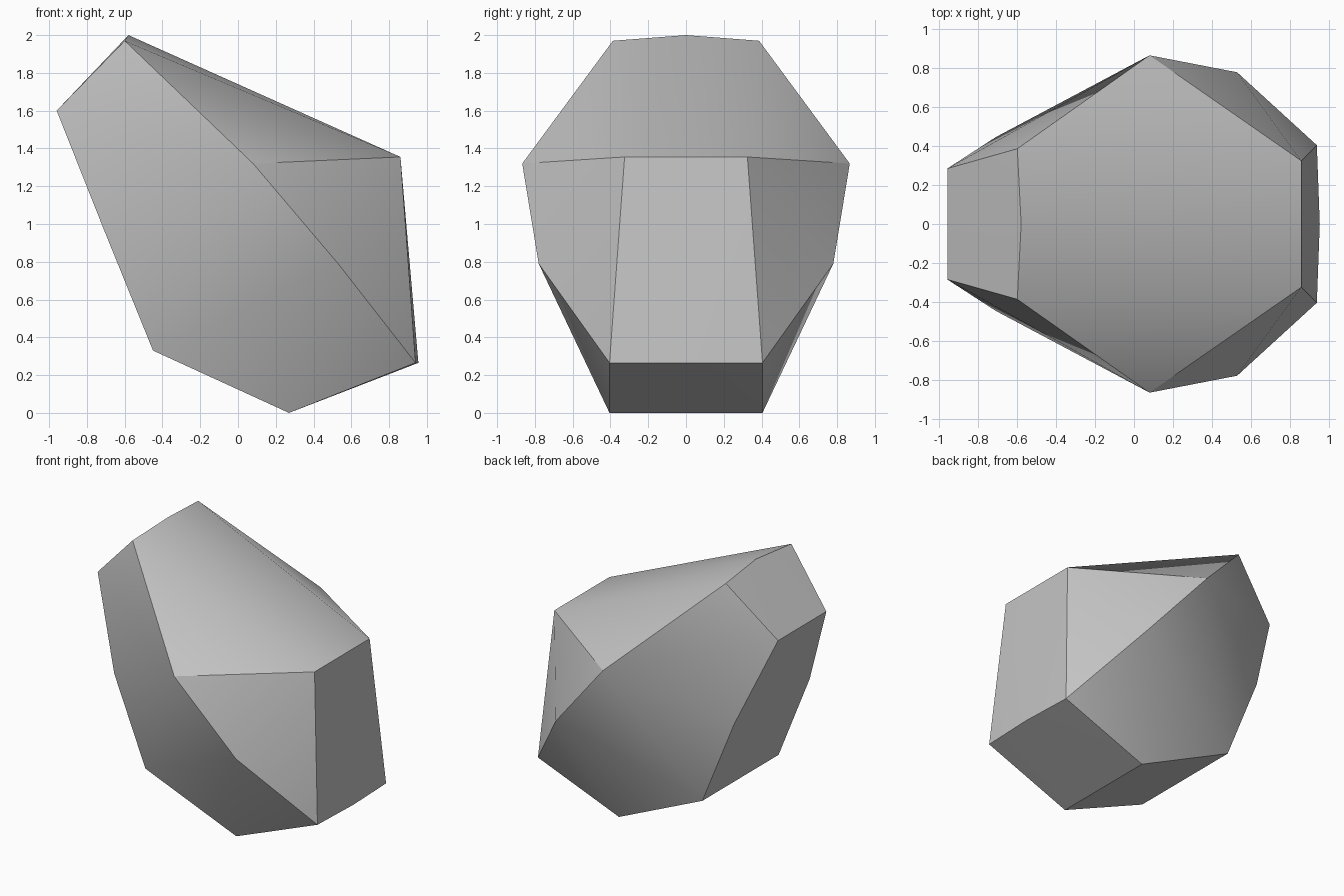
import bpy
import bmesh
import math

cube = bpy.data.objects.get("Cube")
if cube:
    bpy.data.objects.remove(cube, do_unlink=True)

# Stone colour
stone = bpy.data.materials.new("stone_grey")
stone.use_nodes = True
grey = (0.55, 0.55, 0.55, 1)
stone.diffuse_color = grey
shader = next(n for n in stone.node_tree.nodes if n.type == 'BSDF_PRINCIPLED')
shader.inputs["Base Color"].default_value = grey
shader.inputs["Roughness"].default_value = 0.9

# Corners of one half, mirrored across y = 0
side_corners = [
    (-0.96, 0.285, 1.60),   # upper end
    (-0.60, 0.387, 1.97),   # peak
    (-0.71, 0.447, 0.97),   # end face bulge
    (-0.45, 0.45, 0.33),    # lower end
    (0.08, 0.867, 1.32),    # widest point
    (0.53, 0.78, 0.79),     # flank
    (0.86, 0.325, 1.355),   # shoulder
    (0.94, 0.405, 0.265),   # toe
    (0.27, 0.405, 0.0),     # foot
]
ridge_corners = [(-0.58, 0, 2.0), (0.955, 0, 0.265)]

# Faceted boulder wrapped around the corners
bm = bmesh.new()
for x, y, z in side_corners:
    for side in (1, -1):
        bm.verts.new((x, y * side, z))
for corner in ridge_corners:
    bm.verts.new(corner)
bmesh.ops.convex_hull(bm, input=bm.verts[:])
bmesh.ops.dissolve_limit(bm, angle_limit=math.radians(0.5),
                         verts=bm.verts[:], edges=bm.edges[:])
bmesh.ops.recalc_face_normals(bm, faces=bm.faces[:])
mesh = bpy.data.meshes.new("boulder")
bm.to_mesh(mesh)
bm.free()

mesh.materials.append(stone)
boulder = bpy.data.objects.new("boulder", mesh)
bpy.context.collection.objects.link(boulder)

# Soft shading with crisp creases
bpy.ops.object.select_all(action='DESELECT')
boulder.select_set(True)
bpy.context.view_layer.objects.active = boulder
bpy.ops.object.shade_smooth_by_angle(angle=math.radians(30))
